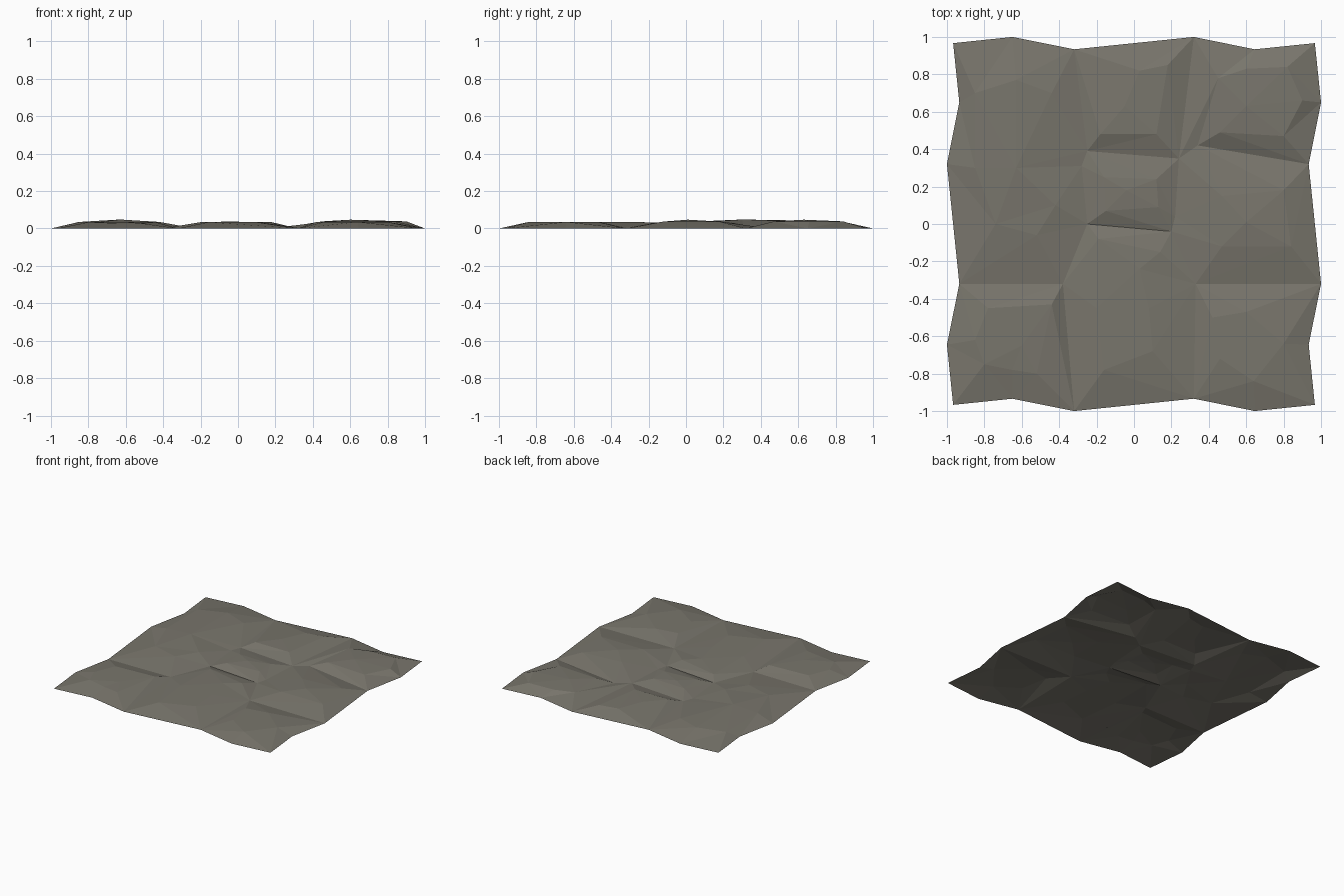
import bpy
import bmesh
from mathutils import Vector
from mathutils.geometry import delaunay_2d_cdt

default_cube = bpy.data.objects.get("Cube")
if default_cube:
    bpy.data.objects.remove(default_cube, do_unlink=True)

points, heights, edges = [], [], []


def add_point(x, y, height):
    """Return the index of a point, reusing one that is already nearby."""
    spot = Vector((x, y))
    for index, other in enumerate(points):
        if (other - spot).length < 0.03:
            return index
    points.append(spot)
    heights.append(height)
    return len(points) - 1


def add_chain(path, height):
    """Add a run of points joined by fixed edges."""
    indices = [add_point(x, y, height) for x, y in path]
    edges.extend(zip(indices, indices[1:]))


# Wavy tile border: opposite sides repeat the same wave
HALF = 0.967
wave = [(-HALF, 0), (-.65, .033), (-.32, -.033), (.32, .033), (.645, -.033), (HALF, 0)]
back = [(x, HALF + w) for x, w in wave]
front = [(x, -HALF + w) for x, w in wave]
right = [(HALF + w, -t) for t, w in wave]
left = [(-HALF + w, -t) for t, w in wave]
add_chain(back + right[1:] + front[::-1][1:] + left[::-1][1:], 0)
outline = list(range(len(points)))

# Two long valleys running front to back
add_chain([(-.32, .934), (-.25, .39), (-.28, .31), (-.25, 0), (-.38, -.32), (-.32, -1)], .004)
add_chain([(.32, 1), (.24, .35), (.22, .04), (.2, -.04), (.33, -.32), (.32, -.934)], .004)

# Short valleys between neighbouring mounds
add_chain([(-.934, -.32), (-.38, -.32)], .003)
add_chain([(-.25, .39), (.24, .35)], .004)
add_chain([(-.25, 0), (.2, -.04)], .004)
add_chain([(.24, .35), (.34, .42), (.934, .32)], .004)
add_chain([(.33, -.32), (1, -.32)], .002)

# Raised points of each mound, grouped by height
mounds = {
    "back_left": {
        .035: [(-.85, .7), (-.85, .3), (-.42, .1), (-.74, 0), (-.52, -.06), (-.44, .7)],
        .04: [(-.63, .77)],
        .048: [(-.63, .3)],
    },
    "front_left": {
        .034: [(-.85, -.62), (-.8, -.75), (-.6, -.65), (-.44, -.43), (-.78, -.45)],
        .028: [(-.52, -.8), (-.65, -.78)],
    },
    "front_middle": {
        .034: [(.03, -.24), (.1, -.68), (-.16, -.78), (-.2, -.45), (.08, -.45)],
        .028: [(-.19, -.08), (.14, -.15)],
    },
    "centre": {
        .036: [(-.04, .18)],
        .03: [(-.15, .07), (.13, .09), (-.16, .25), (.12, .24)],
    },
    "back_middle": {
        .034: [(-.18, .48), (.12, .48), (.03, .82), (.18, .85)],
        .037: [(-.05, .63)],
    },
    "back_right": {
        .038: [(.46, .49), (.8, .47), (.45, .78), (.6, .83), (.82, .84), (.9, .66)],
        .047: [(.6, .63)],
    },
    "middle_right": {
        .037: [(.47, .15), (.8, .18), (.84, -.12), (.47, -.12)],
        .047: [(.6, .01)],
    },
    "front_right": {
        .035: [(.6, -.47), (.8, -.64), (.46, -.72), (.64, -.84), (.42, -.5)],
    },
}
for mound in mounds.values():
    for height, spots in mound.items():
        for x, y in spots:
            add_point(x, y, height)

# Close the border and triangulate everything inside it
edges.append((outline[-1], outline[0]))
flat, _, faces, origins, _, _ = delaunay_2d_cdt(points, edges, [], 1, 1e-5)

bm = bmesh.new()
verts = []
for spot, origin in zip(flat, origins):
    height = heights[origin[0]] if origin else .004
    verts.append(bm.verts.new((spot.x, spot.y, height)))
for face in faces:
    bm.faces.new([verts[i] for i in face])
for face in bm.faces:
    face.normal_update()
    if face.normal.z < 0:
        face.normal_flip()

mesh = bpy.data.meshes.new("ground_tile")
bm.to_mesh(mesh)
bm.free()
ground = bpy.data.objects.new("ground_tile", mesh)
bpy.context.collection.objects.link(ground)

# Dull warm grey stone
stone = bpy.data.materials.new("stone_grey")
stone.use_nodes = True
colour = (.19, .18, .15, 1)
stone.diffuse_color = colour
stone.node_tree.nodes["Principled BSDF"].inputs["Base Color"].default_value = colour
mesh.materials.append(stone)
